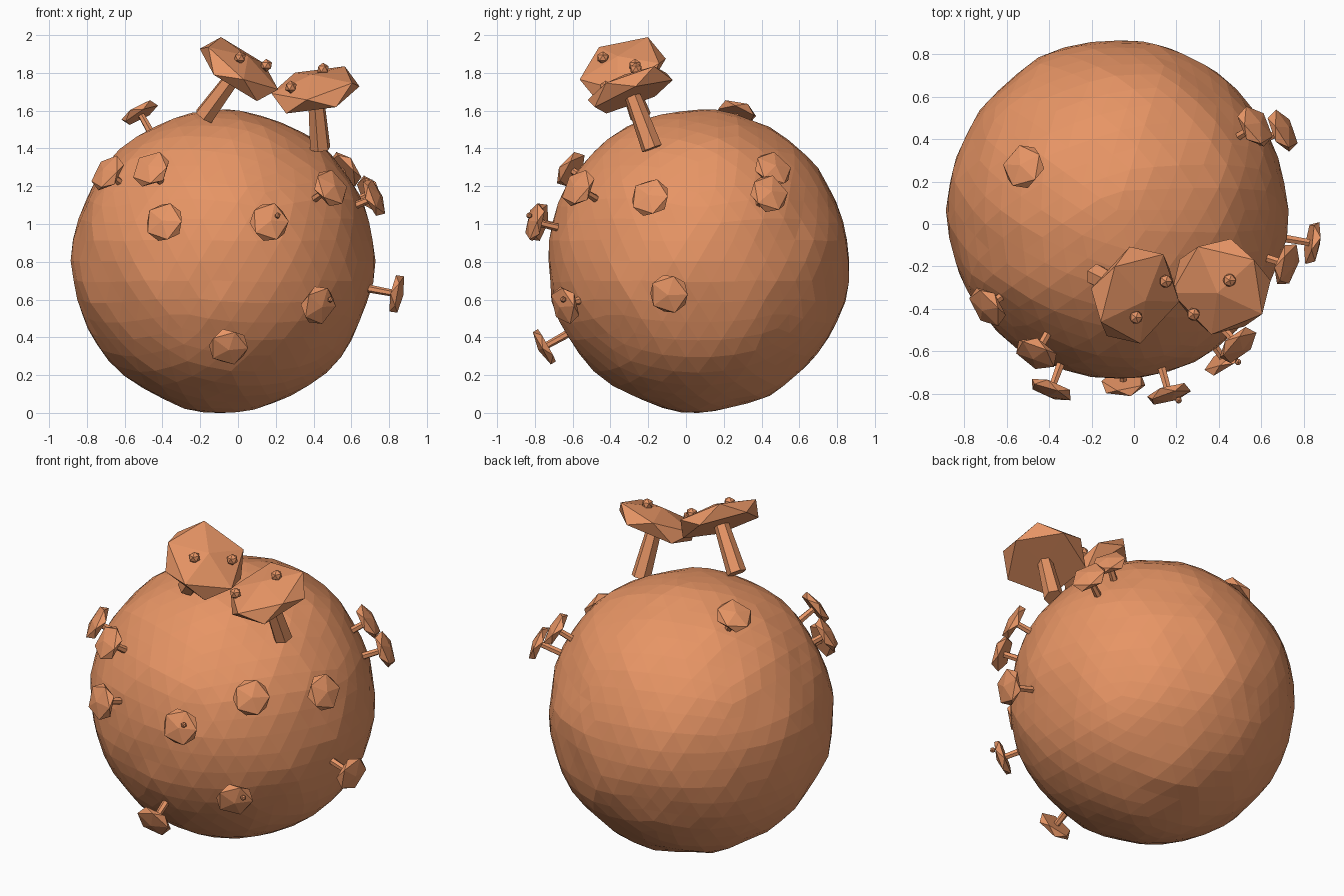
import bpy, bmesh
from mathutils import Vector, Matrix, noise

if "Cube" in bpy.data.objects:
    bpy.data.objects.remove(bpy.data.objects["Cube"])

CENTRE = Vector((-0.08, 0.065, 0.805))
clay = bpy.data.materials.new("orange_clay")
clay.diffuse_color = (0.8, 0.3, 0.13, 1)
clay.use_nodes = True
clay.node_tree.nodes["Principled BSDF"].inputs["Base Color"].default_value = clay.diffuse_color


def add(name, bm, matrix=Matrix()):
    mesh = bpy.data.meshes.new(name)
    bm.to_mesh(mesh)
    bm.free()
    mesh.materials.append(clay)
    ob = bpy.data.objects.new(name, mesh)
    ob.matrix_world = matrix
    bpy.context.collection.objects.link(ob)
    return ob


def frame(pos, normal):
    return Matrix.Translation(pos) @ normal.to_track_quat('Z', 'Y').to_matrix().to_4x4()


# faceted dome-shaped cap with a nearly flat underside
def cap(name, pos, normal, size, flat):
    bm = bmesh.new()
    bmesh.ops.create_icosphere(bm, subdivisions=1, radius=size)
    for v in bm.verts:
        v.co.z = max(v.co.z, -0.45 * size) * flat
    add(name, bm, frame(pos, normal))


# six-sided tapered stem between two points
def stem(name, start, end, r1, r2):
    d = end - start
    bm = bmesh.new()
    bmesh.ops.create_cone(bm, cap_ends=True, segments=6, radius1=r1, radius2=r2, depth=d.length)
    add(name, bm, frame((start + end) / 2, d))


def wart(name, pos, r):
    bm = bmesh.new()
    bmesh.ops.create_icosphere(bm, subdivisions=1, radius=r)
    add(name, bm, Matrix.Translation(pos))


# lumpy round body
bm = bmesh.new()
bmesh.ops.create_icosphere(bm, subdivisions=4, radius=0.8)
for v in bm.verts:
    n = v.co.normalized()
    v.co += n * 0.018 * noise.noise(n * 3.5)
    v.co += CENTRE
    v.co.z = max(v.co.z, 0.0)
add("body", bm)

# small mushrooms growing straight out of the body
small = [
    (-0.52, 0.27, 1.59), (-0.69, -0.39, 1.27), (-0.46, -0.61, 1.29),
    (-0.39, -0.78, 1.01), (0.165, -0.80, 1.01), (-0.05, -0.75, 0.35),
    (0.425, -0.64, 0.57), (0.49, -0.57, 1.19), (0.84, -0.09, 0.63),
    (0.72, -0.19, 1.14), (0.70, 0.44, 1.16), (0.57, 0.46, 1.29),
]
for i, p in enumerate(small, 1):
    p = Vector(p)
    n = (p - CENTRE).normalized()
    stem(f"small_stem_{i}", CENTRE + n * 0.75, p, 0.022, 0.018)
    cap(f"small_cap_{i}", p, n, 0.115, 0.32)

# tiny warts on two of the small caps
wart("small_wart_1", Vector((0.21, -0.83, 1.045)), 0.017)
wart("small_wart_2", Vector((0.49, -0.65, 0.60)), 0.017)

# two big mushrooms: stem base, cap centre, cap direction, warts
big = [
    ((-0.18, -0.24, 1.57), (0.005, -0.335, 1.82), (0.55, -0.3, 0.78),
     [(0.01, -0.44, 1.88), (0.15, -0.27, 1.84)]),
    ((0.435, -0.18, 1.40), (0.41, -0.295, 1.71), (-0.2, -0.35, 0.92),
     [(0.28, -0.425, 1.725), (0.45, -0.265, 1.82)]),
]
for i, (base, top, n, warts) in enumerate(big, 1):
    base, top, n = Vector(base), Vector(top), Vector(n)
    stem(f"big_stem_{i}", base, top, 0.056, 0.042)
    cap(f"big_cap_{i}", top, n, 0.26, 0.34)
    for j, w in enumerate(warts, 1):
        wart(f"big_wart_{i}_{j}", Vector(w), 0.034)
